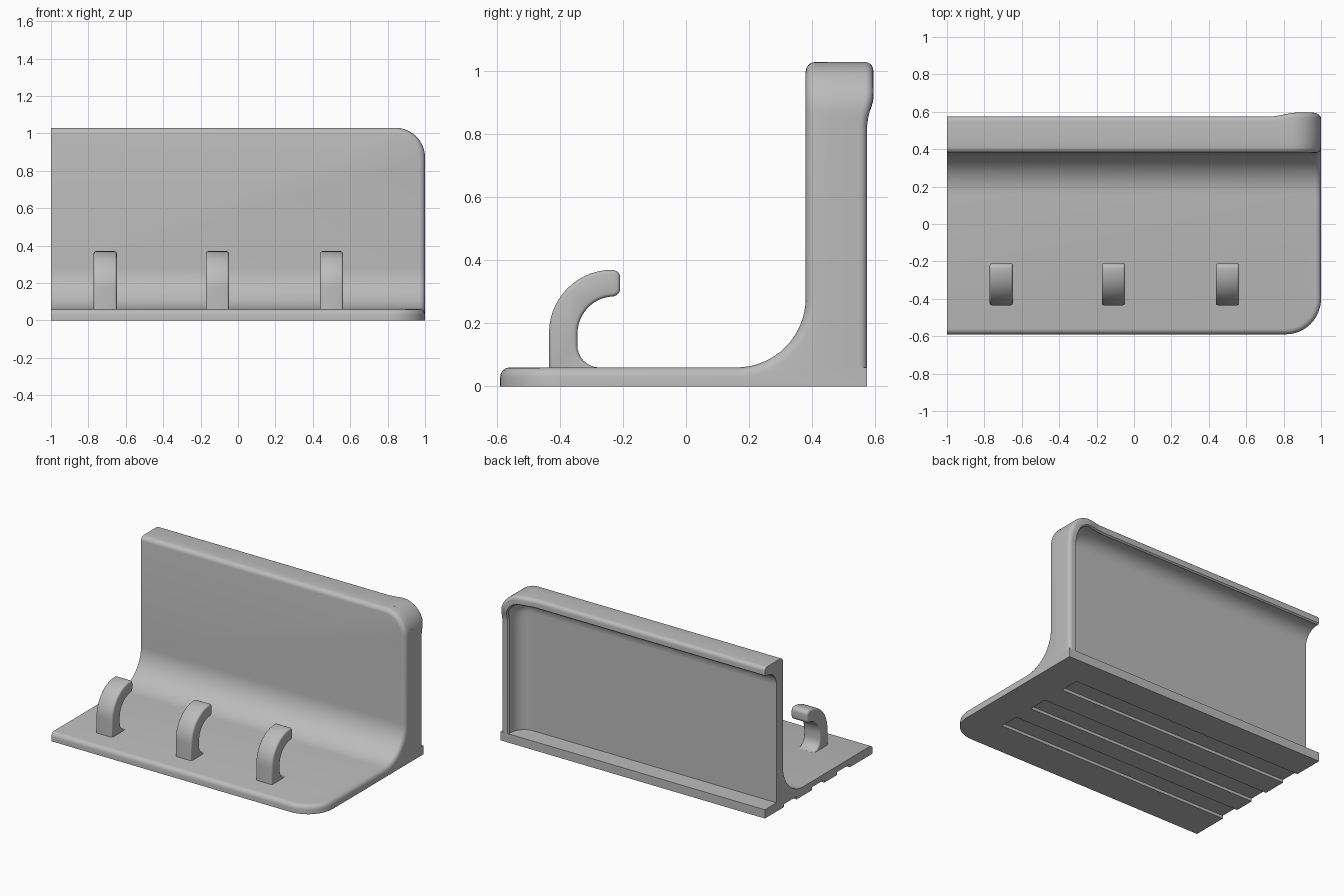
import bpy, bmesh, math
from mathutils import Vector

cube = bpy.data.objects.get("Cube")
if cube:
    bpy.data.objects.remove(cube, do_unlink=True)

GREY = (0.5, 0.5, 0.5, 1)
mat = bpy.data.materials.new("plain_grey")
mat.use_nodes = True
mat.diffuse_color = GREY
mat.node_tree.nodes["Principled BSDF"].inputs["Base Color"].default_value = GREY

FRONT, BACK, TOP = -0.59, 0.575, 1.03
WALL, INNER, SHELF = 0.38, 0.45, 0.06
LIP, COVE, CORNER = 0.06, 0.10, 0.16


def arc(cx, cy, rx, ry, a0, a1, n=12):
    """Points on an elliptical arc, angles in degrees."""
    steps = [math.radians(a0 + (a1 - a0) * i / n) for i in range(n + 1)]
    return [(cx + rx * math.cos(a), cy + ry * math.sin(a)) for a in steps]


def extrude_yz(profile, x0, x1):
    """Solid with a yz profile running along x."""
    bm = bmesh.new()
    face = bm.faces.new([bm.verts.new((x0, y, z)) for y, z in profile])
    geo = bmesh.ops.extrude_face_region(bm, geom=[face])["geom"]
    moved = [v for v in geo if isinstance(v, bmesh.types.BMVert)]
    bmesh.ops.translate(bm, verts=moved, vec=(x1 - x0, 0, 0))
    bmesh.ops.recalc_face_normals(bm, faces=bm.faces)
    return bm


def round_edges(bm, edges, radius, segments):
    bmesh.ops.bevel(bm, geom=edges, offset=radius, segments=segments,
                    profile=0.5, affect='EDGES', clamp_overlap=False)


def sharp_edges(bm):
    return [e for e in bm.edges if e.is_manifold and e.calc_face_angle() > 0.7]


def slice_off(bm, point, outward):
    """Trim everything beyond a plane and close the cut."""
    geom = bm.verts[:] + bm.edges[:] + bm.faces[:]
    bmesh.ops.bisect_plane(bm, geom=geom, plane_co=point, plane_no=outward,
                           clear_outer=True, dist=1e-5)
    bmesh.ops.holes_fill(bm, edges=[e for e in bm.edges if e.is_boundary], sides=0)
    bmesh.ops.recalc_face_normals(bm, faces=bm.faces)


def finish(bm, name):
    mesh = bpy.data.meshes.new(name)
    bm.to_mesh(mesh)
    bm.free()
    obj = bpy.data.objects.new(name, mesh)
    bpy.context.collection.objects.link(obj)
    mesh.materials.append(mat)
    return obj


def select(obj):
    bpy.ops.object.select_all(action='DESELECT')
    obj.select_set(True)
    bpy.context.view_layer.objects.active = obj


def smooth(obj):
    select(obj)
    bpy.ops.object.shade_smooth_by_angle(angle=math.radians(35))


def cut_box(obj, low, high):
    bm = bmesh.new()
    bmesh.ops.create_cube(bm, size=1)
    low, high = Vector(low), Vector(high)
    for v in bm.verts:
        v.co = (low + high) / 2 + v.co * (high - low)
    cutter = finish(bm, "box_cutter")
    cutter.hide_render = True
    mod = obj.modifiers.new("cut", 'BOOLEAN')
    mod.operation, mod.solver, mod.object = 'DIFFERENCE', 'EXACT', cutter
    select(obj)
    bpy.ops.object.modifier_apply(modifier=mod.name)
    bpy.data.objects.remove(cutter, do_unlink=True)


# Shelf and wall: one L section with a cove, oversized where it is trimmed later
R = 0.22
section = [(FRONT, -0.2), (0.8, -0.2), (0.8, TOP), (WALL, TOP)]
section += arc(WALL - R, SHELF + R, R, R, 0, -90, 16) + [(FRONT, SHELF)]
bm = extrude_yz(section, -1.3, 1)


def edges_at(test):
    return [e for e in bm.edges if all(test(v.co) for v in e.verts)]


round_edges(bm, edges_at(lambda c: c.x > 0.99 and c.y < FRONT + 0.01), 0.19, 12)
round_edges(bm, edges_at(lambda c: c.x > 0.99 and c.z > TOP - 0.01), CORNER, 12)
round_edges(bm, sharp_edges(bm), 0.03, 4)
slice_off(bm, (-1, 0, 0), (-1, 0, 0))
slice_off(bm, (0, 0, 0), (0, 0, -1))
slice_off(bm, (0, BACK, 0), (0, 1, 0))
body = finish(bm, "shelf_and_wall")
cut_box(body, (-2, INNER, SHELF), (2, 1, 2))

# Long grooves under the base
for y in (0.30, 0.0, -0.275):
    cut_box(body, (-1.2, y - 0.068, -0.1), (0.77, y + 0.068, 0.02))
smooth(body)


# Back rim: a coved lip swept over the top and down the closed end
def ease(t):
    t = min(max(t, 0), 1)
    return t * t * (3 - 2 * t)


cx, cz = 1 - CORNER, TOP - CORNER
path = [(x, TOP, 0, 1) for x in (-1, 0.64, 0.72, 0.75, 0.78, 0.81)]
path += [(cx + CORNER * c, cz + CORNER * s, c, s) for c, s in arc(0, 0, 1, 1, 90, 0, 16)]
path += [(1, z, 1, 0) for z in (0.85, 0.83, 0.8, SHELF)]

cove = arc(LIP + COVE, INNER + COVE, COVE, COVE, 180, 270, 10)
lip = [(0, INNER)] + arc(0.025, BACK - 0.025, 0.025, 0.025, 180, 90, 5)
lip += [(LIP - 0.008, BACK), (LIP, BACK - 0.01)] + cove

bm = bmesh.new()
rings = []
for x, z, nx, nz in path:
    swell = 0.02 * ease((x - 0.73) / 0.14) * ease((z - 0.82) / 0.12)
    rings.append([bm.verts.new((x - nx * d, y + swell * ease((y - INNER) / 0.1), z - nz * d))
                  for d, y in lip])
n = len(lip)
for a, b in zip(rings, rings[1:]):
    for i in range(n):
        j = (i + 1) % n
        bm.faces.new((a[i], a[j], b[j], b[i]))
bm.faces.new(rings[0])
bm.faces.new(rings[-1])
bmesh.ops.remove_doubles(bm, verts=bm.verts, dist=1e-4)
bmesh.ops.recalc_face_normals(bm, faces=bm.faces)
smooth(finish(bm, "back_rim"))

# Three curled hooks standing on the shelf
hook = [(-0.435, 0.03)] + arc(-0.235, 0.17, 0.2, 0.2, 180, 90, 14)
hook += arc(-0.235, 0.345, 0.026, 0.025, 70, 0, 4)
hook += arc(-0.235, 0.31, 0.026, 0.025, 0, -70, 4)
hook += arc(-0.23, 0.165, 0.115, 0.12, 95, 180, 12)
hook += arc(-0.275, 0.13, 0.07, 0.07, 180, 265, 8) + [(-0.275, 0.03)]
for name, x in (("right", -0.71), ("middle", -0.11), ("left", 0.5)):
    bm = extrude_yz(hook, x - 0.062, x + 0.062)
    rim = [e for e in bm.edges if abs(e.verts[0].co.x - e.verts[1].co.x) < 1e-5]
    round_edges(bm, rim, 0.012, 3)
    smooth(finish(bm, name + "_hook"))
